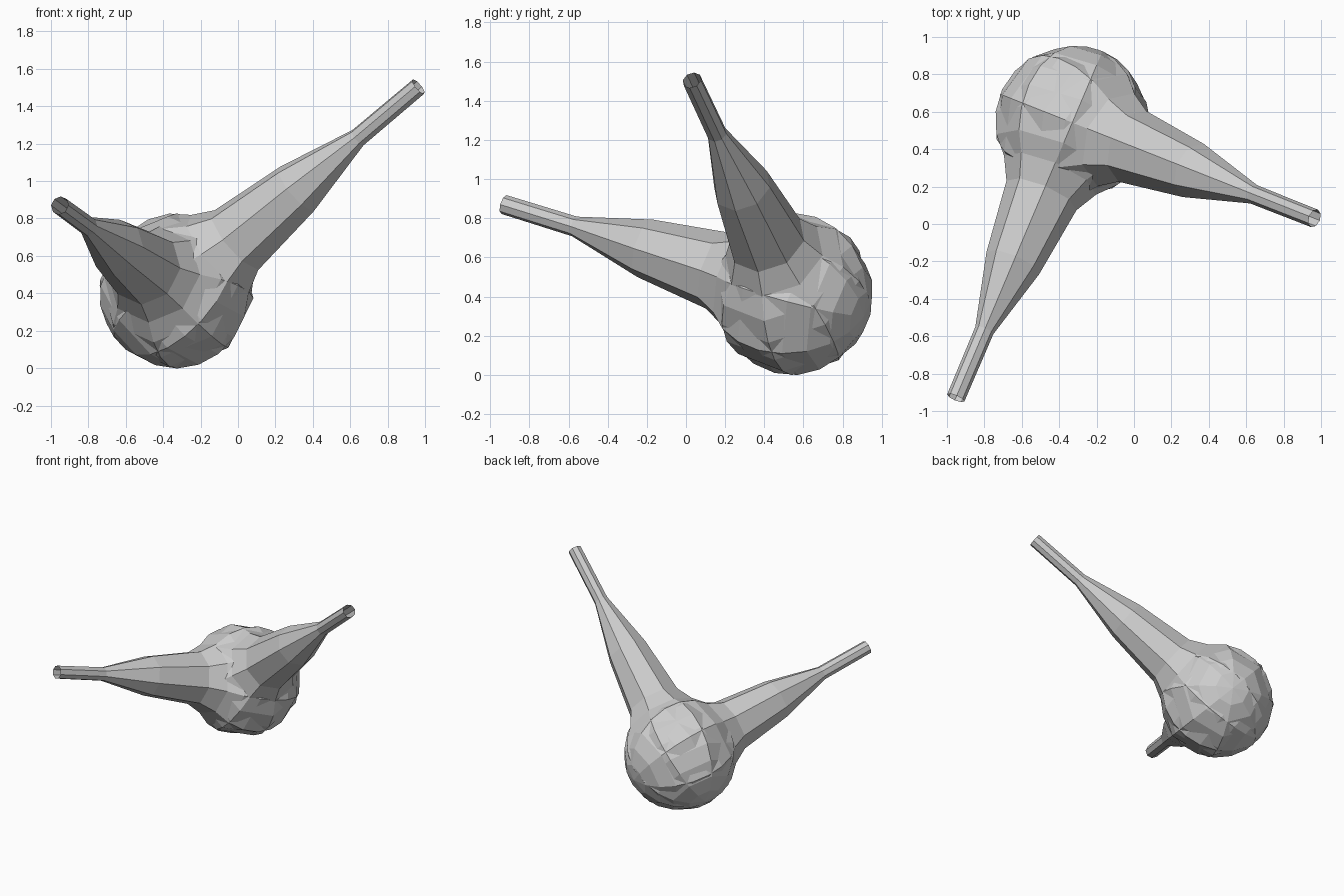
import bpy, bmesh, math
from mathutils import Vector

if "Cube" in bpy.data.objects:
    bpy.data.objects.remove(bpy.data.objects["Cube"])

SIDES = 8
BALL = Vector((-0.33, 0.542, 0.413))   # shared centre of the round ends
R = 0.415


def profile(length):
    """(distance along axis from ball centre, radius), rounded end first."""
    pts = []
    for i in range(1, 9):
        a = math.pi - math.radians(17.5 * i)
        pts.append((R * math.cos(a), R * math.sin(a)))
    start = 0.44
    step = (length - start) / 3
    for i, r in enumerate((0.203, 0.153, 0.052, 0.05)):
        pts.append((start + step * i, r))
    return pts


def bottle(name, tip):
    axis = Vector(tip) - BALL
    length = axis.length
    axis.normalize()
    side = axis.cross(Vector((0, 0, 1))).normalized()
    up = side.cross(axis)
    bm = bmesh.new()
    rings = []
    for d, r in profile(length):
        ring = []
        for k in range(SIDES):
            t = 2 * math.pi * k / SIDES
            ring.append(bm.verts.new(
                BALL + axis * d + (side * math.cos(t) + up * math.sin(t)) * r))
        rings.append(ring)
    pole = bm.verts.new(BALL - axis * R)
    for k in range(SIDES):
        n = (k + 1) % SIDES
        bm.faces.new((pole, rings[0][k], rings[0][n]))
        for a, b in zip(rings, rings[1:]):
            bm.faces.new((a[k], b[k], b[n], a[n]))
    bmesh.ops.recalc_face_normals(bm, faces=bm.faces)
    mesh = bpy.data.meshes.new(name)
    bm.to_mesh(mesh)
    bm.free()
    obj = bpy.data.objects.new(name, mesh)
    bpy.context.collection.objects.link(obj)
    return obj


# two open-necked, round-ended bulbs sharing one ball
bottle("right_bulb", (0.965, 0.03, 1.505))
bottle("front_bulb", (-0.953, -0.93, 0.87))
